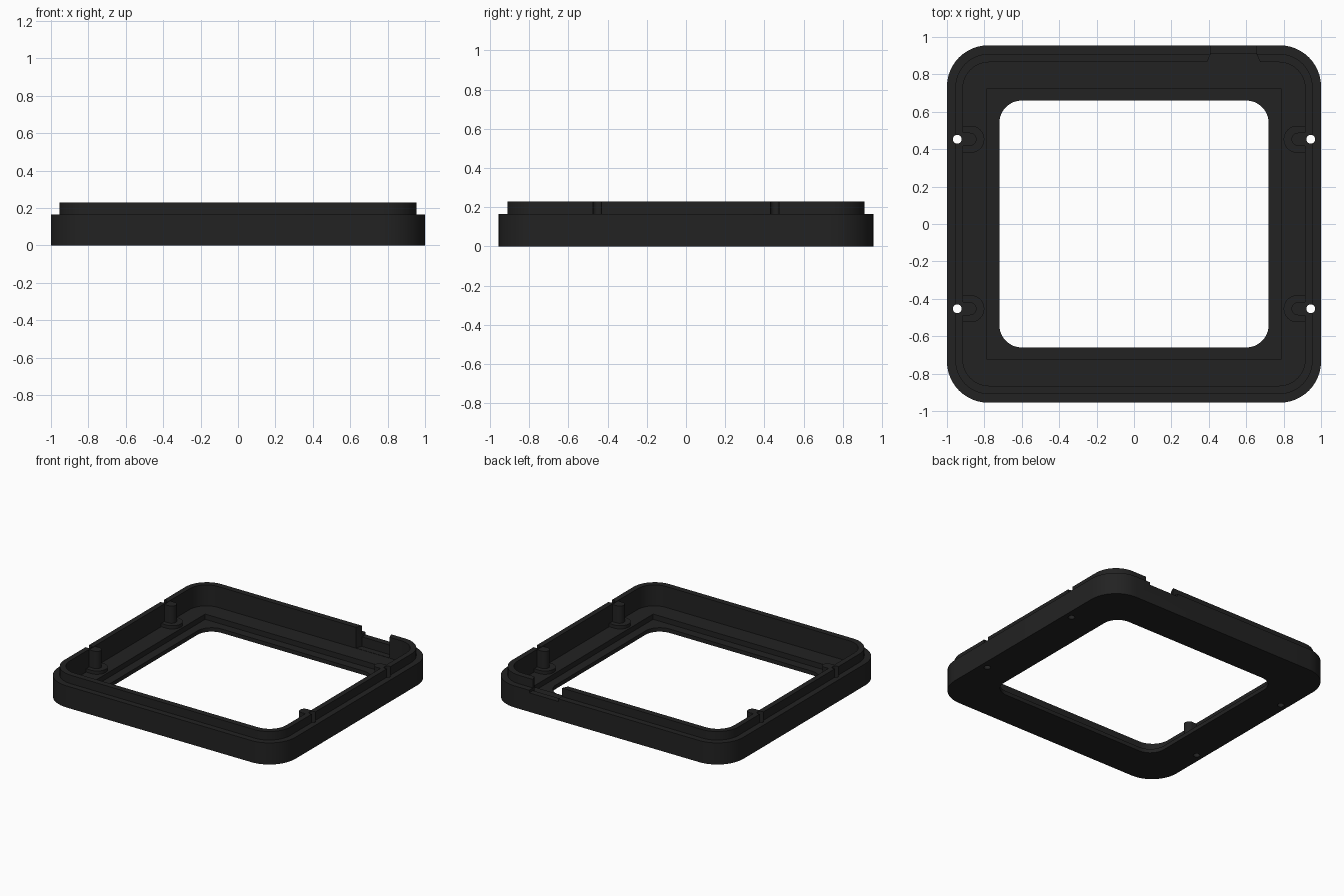
import bpy, bmesh, math

if "Cube" in bpy.data.objects:
    bpy.data.objects.remove(bpy.data.objects["Cube"])

# one near-black plastic
plastic = bpy.data.materials.new("black plastic")
plastic.diffuse_color = (0.016, 0.016, 0.016, 1)
plastic.use_nodes = True
plastic.node_tree.nodes["Principled BSDF"].inputs["Base Color"].default_value = plastic.diffuse_color

FLOOR, LEDGE, SHOULDER, TOP = 0.07, 0.03, 0.165, 0.23


def add_object(name, bm):
    bmesh.ops.recalc_face_normals(bm, faces=bm.faces)
    mesh = bpy.data.meshes.new(name)
    bm.to_mesh(mesh)
    bm.free()
    mesh.materials.append(plastic)
    obj = bpy.data.objects.new(name, mesh)
    bpy.context.collection.objects.link(obj)
    return obj


def rounded_rect(hx, hy, r, seg=12):
    pts = []
    for k, (sx, sy) in enumerate([(1, 1), (-1, 1), (-1, -1), (1, -1)]):
        for i in range(seg + 1):
            a = math.pi / 2 * (k + i / seg)
            pts.append((sx * (hx - r) + r * math.cos(a), sy * (hy - r) + r * math.sin(a)))
    return pts


def prism(name, pts, z0, z1):
    bm = bmesh.new()
    low = [bm.verts.new((x, y, z0)) for x, y in pts]
    high = [bm.verts.new((x, y, z1)) for x, y in pts]
    bm.faces.new(low)
    bm.faces.new(high)
    n = len(pts)
    for i in range(n):
        j = (i + 1) % n
        bm.faces.new((low[i], low[j], high[j], high[i]))
    return add_object(name, bm)


def arc(cx, cy, r, a0, a1, n):
    return [(cx + r * math.cos(a0 + (a1 - a0) * i / n),
             cy + r * math.sin(a0 + (a1 - a0) * i / n)) for i in range(n + 1)]


def tongue(name, sx, y, cx, r, z0, z1):
    # round-nosed block that runs into the side wall
    nose = arc(cx, y, r, math.pi / 2, 3 * math.pi / 2, 16)
    pts = nose + [(0.932, y - r), (0.932, y + r)]
    return prism(name, [(sx * px, py) for px, py in pts], z0, z1)


# frame: closed section of rounded rectangles (half x, half y, corner radius, z)
rings = [
    (1.0, 0.955, 0.22, 0), (1.0, 0.955, 0.22, SHOULDER),
    (0.955, 0.91, 0.18, SHOULDER), (0.955, 0.91, 0.18, TOP),
    (0.915, 0.865, 0.14, TOP), (0.915, 0.865, 0.14, FLOOR),
    (0.785, 0.725, 0.002, FLOOR), (0.785, 0.725, 0.002, LEDGE),
    (0.72, 0.66, 0.12, LEDGE), (0.72, 0.66, 0.12, 0),
]
bm = bmesh.new()
loops = [[bm.verts.new((x, y, z)) for x, y in rounded_rect(hx, hy, r)] for hx, hy, r, z in rings]
for a, b in zip(loops, loops[1:] + loops[:1]):
    for i in range(len(a)):
        j = (i + 1) % len(a)
        bm.faces.new((a[i], a[j], b[j], b[i]))
frame = add_object("frame", bm)

adders, cutters = [], []
for sx in (-1, 1):
    for y in (-0.453, 0.453):
        # screw post on its pad, with a hole through the wall
        adders.append(tongue("post_pad", sx, y, 0.872, 0.072, FLOOR - 0.02, FLOOR + 0.025))
        adders.append(tongue("post", sx, y, 0.877, 0.035, FLOOR - 0.02, TOP - 0.004))
        cutters.append(prism("screw_hole_cutter",
                             arc(sx * 0.945, y, 0.0235, 0, 2 * math.pi * 23 / 24, 23), -0.1, 0.4))

# cable notch in the back wall: flared inside, straight outside
cutters.append(prism("notch_inner_cutter",
                     [(0.388, 0.86), (0.41, 0.91), (0.655, 0.91), (0.677, 0.86)], FLOOR + 0.002, 0.4))
cutters.append(prism("notch_outer_cutter",
                     [(0.41, 0.9), (0.41, 1.1), (0.655, 1.1), (0.655, 0.9)], 0.145, 0.4))

for helpers, op in ((adders, 'UNION'), (cutters, 'DIFFERENCE')):
    for h in helpers:
        m = frame.modifiers.new(h.name, 'BOOLEAN')
        m.operation, m.solver, m.object = op, 'EXACT', h

# bake the cuts and remove the helpers
bpy.context.view_layer.update()
graph = bpy.context.evaluated_depsgraph_get()
baked = bpy.data.meshes.new_from_object(frame.evaluated_get(graph))
frame.modifiers.clear()
frame.data = baked
for h in adders + cutters:
    bpy.data.objects.remove(h)

# smooth corners, sharp edges
bpy.context.view_layer.objects.active = frame
frame.select_set(True)
bpy.ops.object.shade_smooth_by_angle(angle=math.radians(30))
